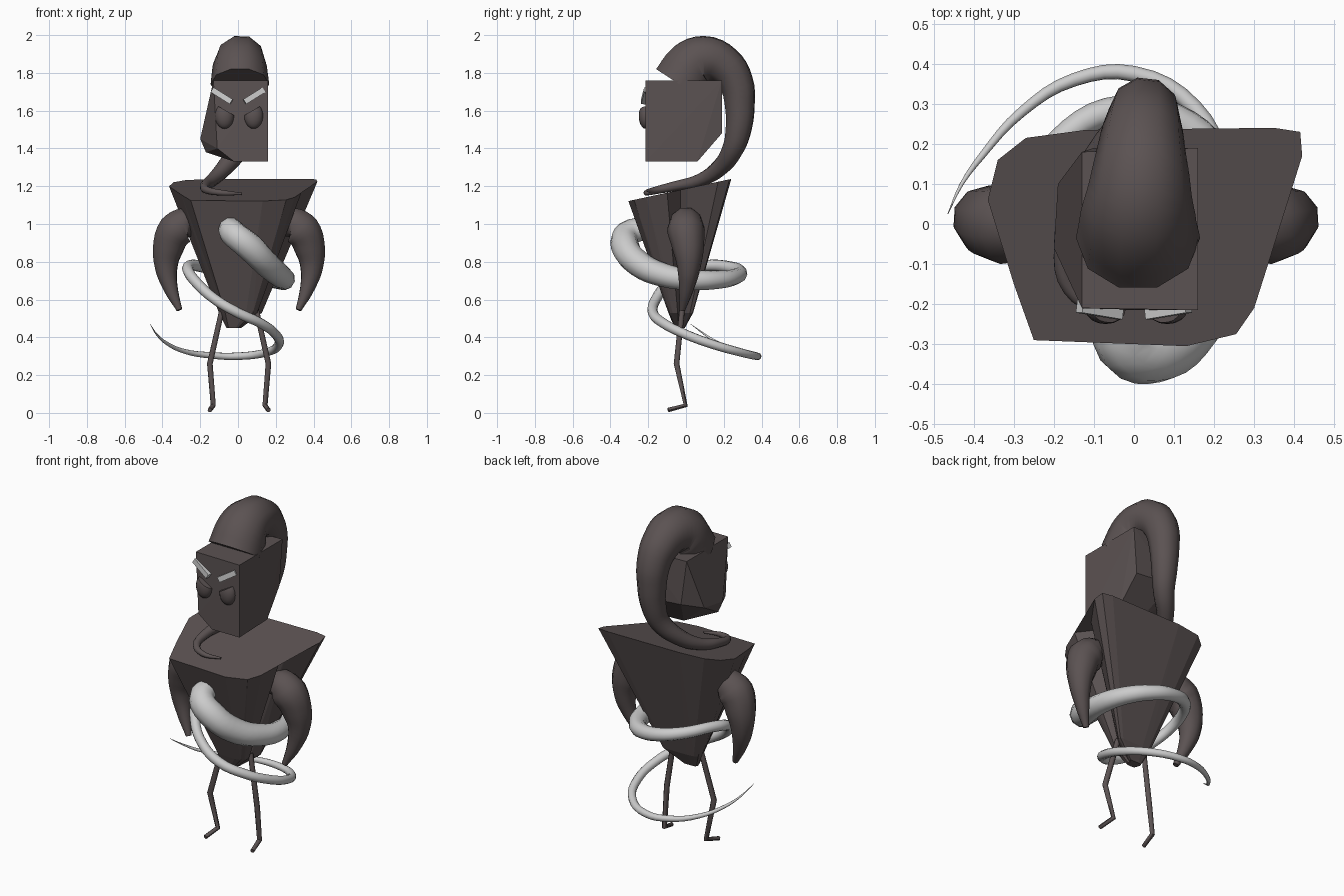
import bpy, bmesh, math
from mathutils import Vector, Matrix

if "Cube" in bpy.data.objects:
    bpy.data.objects.remove(bpy.data.objects["Cube"])

dark = bpy.data.materials.new("dark_brown")
dark.diffuse_color = (0.105, 0.085, 0.085, 1)
dark.use_nodes = True
dark.node_tree.nodes["Principled BSDF"].inputs["Base Color"].default_value = dark.diffuse_color


def finish(bm, name, mat=None, smooth=False):
    bmesh.ops.recalc_face_normals(bm, faces=bm.faces[:])
    for f in bm.faces:
        f.smooth = smooth
    me = bpy.data.meshes.new(name)
    bm.to_mesh(me)
    bm.free()
    ob = bpy.data.objects.new(name, me)
    bpy.context.collection.objects.link(ob)
    if mat:
        me.materials.append(mat)
    return ob


def tube(name, pts, mat=None, kind='BEZIER', res=4, bevel=3):
    """Tapered tube through (x, y, z, radius) points, turned into a mesh."""
    cu = bpy.data.curves.new(name, 'CURVE')
    cu.dimensions = '3D'
    cu.bevel_depth = 1.0
    cu.bevel_resolution = bevel
    cu.use_fill_caps = True
    cu.resolution_u = res
    sp = cu.splines.new(kind)
    seq = sp.bezier_points if kind == 'BEZIER' else sp.points
    seq.add(len(pts) - 1)
    for p, (x, y, z, r) in zip(seq, pts):
        p.co = (x, y, z) if kind == 'BEZIER' else (x, y, z, 1)
        p.radius = r
        if kind == 'BEZIER':
            p.handle_left_type = p.handle_right_type = 'AUTO'
    sp.use_smooth = True
    ob = bpy.data.objects.new(name, cu)
    bpy.context.collection.objects.link(ob)
    bpy.ops.object.select_all(action='DESELECT')
    ob.select_set(True)
    bpy.context.view_layer.objects.active = ob
    bpy.ops.object.convert(target='MESH')
    ob = bpy.context.view_layer.objects.active
    if mat:
        ob.data.materials.clear()
        ob.data.materials.append(mat)
    bpy.ops.object.shade_smooth_by_angle(angle=math.radians(50))
    return ob


# torso: chipped slab outline lofted down to a blunt wedge
outline = [(-.25, -.29), (.13, -.305), (.255, -.275), (.3, -.21), (.335, -.1),
           (.25, -.03), (.31, .01), (.42, .17), (.415, .23), (.35, .24),
           (-.12, .235), (-.27, .215), (-.34, .16), (-.365, .06), (-.3, -.15)]
bm = bmesh.new()
top = [bm.verts.new((x, y, 1.187 + .215 * y)) for x, y in outline]
low = [bm.verts.new((x * .29 + .005, y * .24 - .02, .53)) for x, y in outline]
tip = [bm.verts.new((x * .1 - .025, y * .1 - .03, .45)) for x, y in outline]
n = len(outline)
for a, b in ((top, low), (low, tip)):
    for i in range(n):
        j = (i + 1) % n
        bm.faces.new((a[i], a[j], b[j], b[i]))
bm.faces.new(top)
bm.faces.new(tip[::-1])
bmesh.ops.triangulate(bm, faces=bm.faces[:])
finish(bm, "torso", dark)

# head: chiselled block, one cheek flaring out
bm = bmesh.new()
for co in [(-.13, -.21, 1.76), (.16, -.215, 1.76), (.16, .19, 1.76), (-.13, .18, 1.76),
           (.16, -.215, 1.33), (.15, .06, 1.33), (-.02, -.215, 1.33), (-.02, .05, 1.33),
           (.14, .19, 1.48), (-.1, .19, 1.5), (-.2, -.06, 1.45), (-.19, .1, 1.47),
           (-.11, -.215, 1.40), (-.17, -.06, 1.38)]:
    bm.verts.new(co)
bmesh.ops.convex_hull(bm, input=bm.verts[:])
finish(bm, "head", dark)

# crest: thick over the head, down the back, tail curled round the neck
tube("crest_tail", [
    (.01, -.035, 1.74, .155), (.01, .03, 1.84, .143), (.015, .1, 1.873, .127),
    (.02, .2, 1.84, .108), (.025, .265, 1.75, .093), (.025, .285, 1.62, .08),
    (.02, .278, 1.5, .07), (0, .25, 1.4, .059), (-.07, .18, 1.3, .046),
    (-.14, .07, 1.23, .034), (-.175, -.06, 1.2, .026), (-.16, -.16, 1.178, .02),
    (-.08, -.21, 1.165, .015), (.02, -.19, 1.16, .006)], dark)

# pale coil spiralling out of the chest and around the body
tube("coil", [
    (-.04, -.2, .98, .062), (-.025, -.305, .95, .07), (.06, -.322, .88, .075),
    (.15, -.25, .79, .07), (.22, -.12, .73, .063), (.245, .03, .705, .055),
    (.2, .17, .705, .048), (.1, .26, .72, .042), (-.03, .285, .745, .037),
    (-.16, .23, .77, .033), (-.25, .1, .78, .03), (-.265, 0, .755, .029),
    (-.22, -.09, .69, .028), (-.12, -.16, .6, .027), (0, -.175, .53, .027),
    (.12, -.12, .475, .026), (.2, 0, .415, .025), (.215, .15, .36, .024),
    (.15, .29, .32, .022), (0, .375, .3, .02), (-.15, .36, .305, .017),
    (-.28, .28, .325, .013), (-.38, .17, .37, .009), (-.43, .1, .415, .005),
    (-.465, .025, .47, .001)])

arm = [(.23, -.0, .99, .06), (.28, 0, 1.0, .09), (.335, .0, .965, .1),
       (.375, .012, .87, .084), (.385, .015, .77, .062), (.362, .003, .66, .04),
       (.315, -.02, .545, .016)]
leg = [(.09, -.02, .55, .015), (.155, -.05, .26, .016), (.137, -.002, .04, .014),
       (.155, -.095, .015, .012)]

for s, side in ((-1, "left"), (1, "right")):
    # horn-like arms and stick legs
    tube(side + "_arm", [(s * x + .005, y, z, r) for x, y, z, r in arm], dark)
    tube(side + "_leg", [(s * x + .006, y, z, r) for x, y, z, r in leg], dark, 'POLY', 1, 2)

    # scowling eye: bulging ball with a slanted flat lid
    bm = bmesh.new()
    bmesh.ops.create_uvsphere(bm, u_segments=16, v_segments=10, radius=1)
    bmesh.ops.transform(bm, matrix=Matrix.Diagonal((.05, .036, .068, 1)), verts=bm.verts)
    bmesh.ops.translate(bm, vec=(s * .077 + .006, -.214, 1.572), verts=bm.verts)
    cut = bmesh.ops.bisect_plane(
        bm, geom=bm.verts[:] + bm.edges[:] + bm.faces[:],
        plane_co=(s * .077 + .006, -.214, 1.604), plane_no=(-s * .5, 0, .87), clear_outer=True)
    edges = [e for e in cut['geom_cut'] if isinstance(e, bmesh.types.BMEdge)]
    bmesh.ops.edgeloop_fill(bm, edges=edges)
    eye = finish(bm, side + "_eye", dark)
    bpy.ops.object.select_all(action='DESELECT')
    eye.select_set(True)
    bpy.context.view_layer.objects.active = eye
    bpy.ops.object.shade_smooth_by_angle(angle=math.radians(40))

    # angled brow bar
    bm = bmesh.new()
    bmesh.ops.create_cube(bm, size=1)
    m = (Matrix.Translation((s * .085, -.213, 1.678)) @ Matrix.Rotation(-s * math.radians(32), 4, 'Y')
         @ Matrix.Rotation(s * math.radians(8), 4, 'Z') @ Matrix.Diagonal((.12, .034, .03, 1)))
    bmesh.ops.transform(bm, matrix=m, verts=bm.verts)
    finish(bm, side + "_brow")
